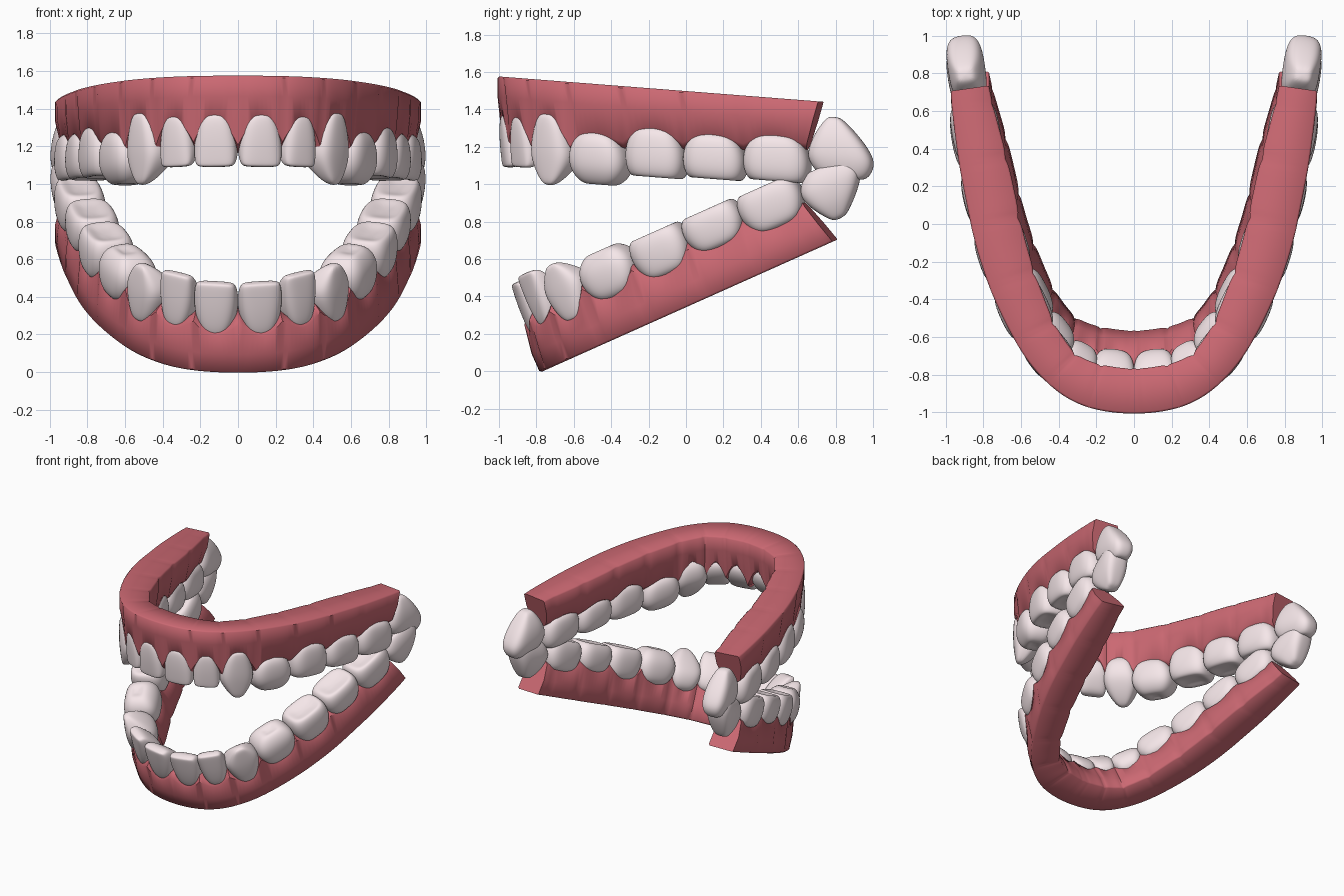
import bpy, bmesh, math
from mathutils import Vector

if "Cube" in bpy.data.objects:
    bpy.data.objects.remove(bpy.data.objects["Cube"])


def material(name, col):
    m = bpy.data.materials.new(name)
    m.diffuse_color = (*col, 1)
    m.use_nodes = True
    m.node_tree.nodes["Principled BSDF"].inputs["Base Color"].default_value = m.diffuse_color
    return m


GUM = material("gum_red", (0.60, 0.14, 0.17))
ENAMEL = material("enamel", (0.92, 0.80, 0.82))

# One half of the arch: name, kind, centre x, distance from front, width, thickness
TEETH = [
    ("central_incisor", "incisor", .113, .105, .238, .215),
    ("lateral_incisor", "incisor", .300, .165, .205, .205),
    ("canine", "canine", .452, .305, .265, .24),
    ("first_premolar", "premolar", .585, .540, .335, .27),
    ("second_premolar", "molar", .700, .840, .330, .27),
    ("first_molar", "molar", .775, 1.150, .340, .27),
    ("second_molar", "molar", .840, 1.480, .360, .26),
    ("third_molar", "wisdom", .890, 1.810, .350, .20),
]

# Crown profiles from root to tip: height fraction, width scale, depth scale
PROFILES = {
    "incisor": [(-.06, .35, .5), (.02, .62, .84), (.18, .87, 1.0), (.48, 1.0, .92),
                (.78, .98, .62), (.95, .9, .4), (1.01, .72, .2)],
    "canine": [(-.06, .32, .5), (.02, .58, .84), (.18, .82, 1.0), (.45, 1.0, 1.0),
               (.65, .96, .82), (.87, .6, .5), (1.02, .22, .18)],
    "premolar": [(-.06, .3, .4), (.02, .6, .78), (.18, .86, .97), (.45, 1.02, 1.02),
                 (.72, .98, .96), (.93, .74, .7), (1.03, .42, .4), (.97, .15, .15)],
    "molar": [(-.06, .38, .45), (.02, .66, .78), (.15, .86, .95), (.45, 1.03, 1.02),
              (.76, 1.02, 1.0), (.96, .9, .86), (1.02, .74, .66), (.93, .4, .25)],
    "wisdom": [(-.03, .15, .35), (.05, .34, .6), (.3, .72, .92), (.55, .98, 1.02),
               (.72, 1.03, 1.0), (.9, .88, .85), (1.03, .6, .55), (.96, .3, .2)],
}

# Arch centreline, extended past the midline and past the last tooth
PATH = [Vector((-TEETH[i][2], TEETH[i][3])) for i in (1, 0)]
PATH += [Vector(t[2:4]) for t in TEETH]
PATH.append(PATH[-1] * 2 - PATH[-2])


def centre(v):
    """Point on the arch; tooth i spans v = i .. i+1."""
    f = v + 1.5
    k = min(int(f), 8)
    t = f - k
    a, b, c, d = PATH[k - 1:k + 3]
    return .5 * (2 * b + (c - a) * t + (2 * a - 5 * b + 4 * c - d) * t * t
                 + (3 * b - a - 3 * c + d) * t ** 3)


def tangent(v):
    return (centre(v + .01) - centre(v - .01)).normalized()


def lerp_list(vals, v):
    i = min(int(v), len(vals) - 2)
    return vals[i] + (vals[i + 1] - vals[i]) * (v - i)


# Jaw placement: (x, distance from front, height above gum base) to world
def upper_map(x, s, n):
    return (x, -.99 + s, 1.575 - .078 * s - n)


def lower_map(x, s, n):
    return (x, -.765 + .913 * s - .408 * n, .408 * s + .913 * n)


def loft(name, rings, mat, merge, subdiv):
    bm = bmesh.new()
    vr = [[bm.verts.new(p) for p in r] for r in rings]
    m = len(vr[0])
    for r0, r1 in zip(vr, vr[1:]):
        for j in range(m):
            bm.faces.new((r0[j], r0[(j + 1) % m], r1[(j + 1) % m], r1[j]))
    bm.faces.new(vr[-1])
    if not merge:
        bm.faces.new(vr[0])
    bmesh.ops.recalc_face_normals(bm, faces=bm.faces)
    me = bpy.data.meshes.new(name)
    bm.to_mesh(me)
    bm.free()
    # The gum half is open at the midline, so check its outward direction
    if merge and max(me.polygons, key=lambda p: p.center.y).normal.y < 0:
        me.flip_normals()
    me.materials.append(mat)
    ob = bpy.data.objects.new(name, me)
    bpy.context.collection.objects.link(ob)
    bpy.ops.object.select_all(action='DESELECT')
    ob.select_set(True)
    bpy.context.view_layer.objects.active = ob
    bpy.ops.object.shade_smooth_by_angle(angle=math.radians(50 if merge else 180))
    mir = ob.modifiers.new("mirror", 'MIRROR')
    mir.use_mirror_merge = merge
    if subdiv:
        sub = ob.modifiers.new("smooth", 'SUBSURF')
        sub.levels = sub.render_levels = subdiv
    return ob


def spow(c, p):
    return math.copysign(abs(c) ** p, c)


def build_jaw(jaw, place, tips, roots, papillae, shift):
    # Teeth
    for i, (name, kind, x, s, w, th) in enumerate(TEETH):
        c = Vector((x, s + shift * (1 - i / 7)))
        t = tangent(i + .5)
        out = Vector((t.y, -t.x))
        k = .36 if kind in ("incisor", "canine") else .06
        rings = []
        for f, ws, ds in PROFILES[kind]:
            n = roots[i] + f * (tips[i] - roots[i])
            lean = Vector((0, .05 * (f - .5))) if i == 7 else Vector((0, 0))
            ring = []
            for j in range(16):
                a = math.tau * (j + .5) / 16
                u = spow(math.cos(a), .62) * w * ws / 2
                v = spow(math.sin(a), .62) * th * ds / 2 + (1 - ds) * th * k
                p = c + lean + t * u + out * v
                ring.append(place(p.x, p.y, n))
            rings.append(ring)
        loft(f"{jaw}_{name}", rings, ENAMEL, False, 2)

    # Gum band with a scalloped edge: outer and inner half widths along the arch
    outer = [.115, .115, .112, .118, .125, .125, .12, .105, .075]
    inner = [.125, .125, .105, .112, .13, .14, .14, .11, .09]
    rings = []
    steps, end = 72, 7.2
    for q in range(steps + 1):
        v = end * q / steps
        i = min(int(v + 1e-6), 7)
        f = 1 if i == 7 else abs(1 - 2 * (v - i)) ** 1.6
        low = roots[i] + .01
        e = papillae[7] if i == 7 else low + (lerp_list(papillae, v) - low) * f
        ring = []
        c, t = centre(v), tangent(v)
        out = Vector((t.y, -t.x))
        back = -.28 * max(0, (v - 6.5) / .7)
        groove = .012 * f ** 3 if 0 < v < 7 else 0
        ho, hi = lerp_list(outer, v), lerp_list(inner, v) - groove
        dip = .018 + .010 * f
        section = [(ho - .010, 0), (ho, .010), (ho - groove, .11),
                   (ho - dip, e - .012), (ho - dip - .04, e + .022),
                   (dip + .04 - hi, e + .022), (dip - hi, e - .012),
                   (-hi, .11), (-hi, .010), (.010 - hi, 0)]
        for o, n in section:
            p = c + out * o
            ring.append(place(p.x if q else 0, p.y + back * n, n))
        rings.append(ring)
    loft(f"{jaw}_gum", rings, GUM, True, 0)


build_jaw("upper", upper_map,
          [.48, .475, .555, .535, .475, .46, .445, .40],
          [.215, .215, .195, .26, .21, .22, .20, .085],
          [.38, .36, .37, .36, .31, .29, .27, .24, .24], -.005)
build_jaw("lower", lower_map,
          [.49, .515, .50, .465, .44, .435, .425, .39],
          [.205, .225, .195, .205, .20, .22, .19, .105],
          [.28, .29, .29, .33, .31, .29, .28, .24, .24], .02)
